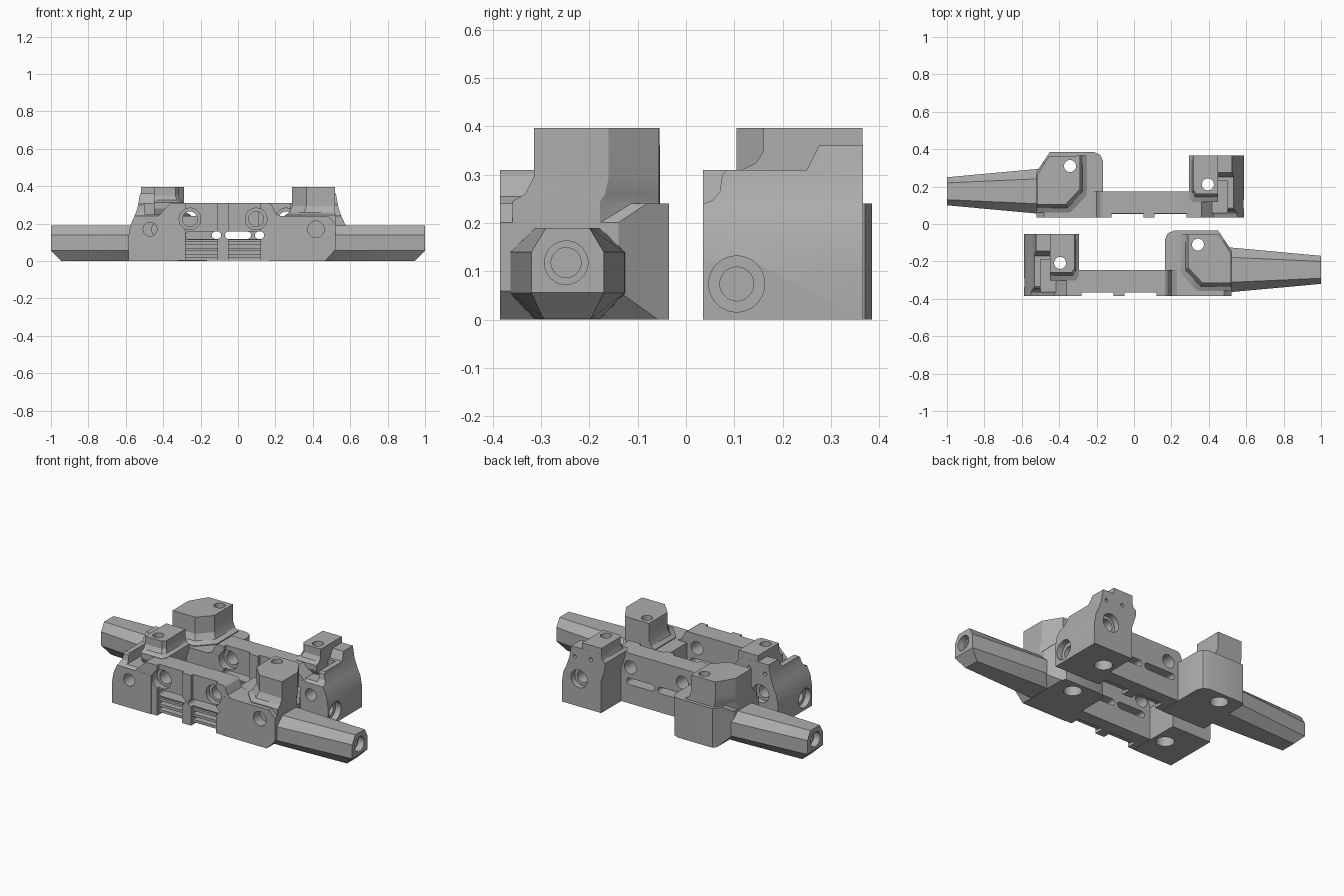
import bpy, bmesh, math
from mathutils import Vector, Matrix

if bpy.data.objects.get("Cube"):
    bpy.data.objects.remove(bpy.data.objects["Cube"])

grey = bpy.data.materials.new("machined_grey")
grey.use_nodes = True
grey.diffuse_color = (0.42, 0.42, 0.42, 1)
grey.node_tree.nodes["Principled BSDF"].inputs["Base Color"].default_value = (0.42, 0.42, 0.42, 1)


def loft(name, rings):
    """Closed solid through rings with equal point counts."""
    bm = bmesh.new()
    loops = [[bm.verts.new(p) for p in ring] for ring in rings]
    n = len(loops[0])
    for low, high in zip(loops, loops[1:]):
        for i in range(n):
            j = (i + 1) % n
            bm.faces.new((low[i], low[j], high[j], high[i]))
    bm.faces.new(loops[0][::-1])
    bm.faces.new(loops[-1])
    bmesh.ops.recalc_face_normals(bm, faces=bm.faces[:])
    mesh = bpy.data.meshes.new(name)
    bm.to_mesh(mesh)
    bm.free()
    mesh.materials.append(grey)
    ob = bpy.data.objects.new(name, mesh)
    bpy.context.collection.objects.link(ob)
    return ob


def at(axis, u, v, d):
    return {"x": (d, u, v), "y": (u, d, v), "z": (u, v, d)}[axis]


def prism(name, axis, pts, a, b):
    return loft(name, [[at(axis, u, v, d) for u, v in pts] for d in (a, b)])


def box(name, x0, x1, y0, y1, z0, z1):
    return prism(name, "z", [(x0, y0), (x1, y0), (x1, y1), (x0, y1)], z0, z1)


def stadium(u, v, r, half=0, n=32):
    angles = [2 * math.pi * (i + 0.5) / n for i in range(n)]
    return [(u + math.copysign(half, math.cos(t)) + r * math.cos(t), v + r * math.sin(t)) for t in angles]


def combine(ob, tool, operation):
    mod = ob.modifiers.new("join", "BOOLEAN")
    mod.operation, mod.object, mod.solver = operation, tool, "EXACT"
    bpy.context.view_layer.objects.active = ob
    bpy.ops.object.modifier_apply(modifier=mod.name)
    bpy.data.objects.remove(tool)


def drill(ob, axis, u, v, r, a, b, half=0):
    combine(ob, prism("drill", axis, stadium(u, v, r, half), a, b), "DIFFERENCE")


def flared(name, pts, anchor, z_scales):
    """Column whose foot spreads away from an anchor corner."""
    ax, ay = anchor
    return loft(name, [[(ax + (x - ax) * s, ay + (y - ay) * s, z) for x, y in pts] for z, s in z_scales])


FRONT, BACK = -0.385, -0.035

# Shaft-side block: plan outline trimmed by its front profile
body = prism("block", "z", [(0.165, FRONT), (0.52, FRONT), (0.52, -0.14), (0.45, BACK),
                            (0.215, BACK), (0.18, -0.05), (0.165, -0.085)], 0, 0.24)
combine(body, prism("trim", "y", [(0.1, -0.01), (0.455, -0.01), (0.465, 0), (0.521, 0.06), (0.521, 0.2),
                                 (0.48, 0.241), (0.1, 0.241)], -0.5, 0.1), "INTERSECT")

# Tower on the block
tower = [(0.29, -0.055), (0.455, -0.056), (0.519, -0.16), (0.519, -0.315), (0.365, -0.315), (0.29, -0.235)]
combine(body, flared("tower", tower, (0.51, -0.055),
                     [(0.2, 1.17), (0.245, 1.17), (0.26, 1.07), (0.295, 1), (0.397, 1)]), "UNION")

# Beam between the two ends
combine(body, prism("beam", "y", [(-0.43, 0.002), (0.21, 0.002), (0.24, 0.235), (0.2, 0.255), (0.18, 0.3),
                                 (0.165, 0.31), (-0.36, 0.31), (-0.43, 0.238)], FRONT + 0.0005, -0.245), "UNION")

# Narrow end: curved outer side trimmed by the stepped wall outline
end = prism("end", "y", [(-0.32, 0), (-0.585, 0), (-0.588, 0.12), (-0.576, 0.19), (-0.555, 0.235),
                         (-0.537, 0.285), (-0.522, 0.37), (-0.32, 0.37)], -0.5, 0.1)
combine(end, prism("trim", "x", [(FRONT, -0.1), (FRONT, 0.24), (-0.365, 0.247), (-0.35, 0.265), (-0.345, 0.3),
                                (-0.335, 0.31), (-0.17, 0.31), (-0.145, 0.36), (-0.054, 0.36),
                                (-0.054, -0.1)], -1, 0), "INTERSECT")
combine(end, box("pocket", -0.5, -0.31, -0.4, -0.19, 0.25, 0.5), "DIFFERENCE")
combine(body, end, "UNION")

# Post on the narrow end
post = [(-0.45, -0.0545), (-0.319, -0.0545), (-0.319, -0.24), (-0.335, -0.26), (-0.45, -0.26)]
combine(body, flared("post", post, (-0.45, -0.0545),
                     [(0.2, 1), (0.28, 1.2), (0.312, 1.2), (0.325, 1.07), (0.35, 1), (0.397, 1)]), "UNION")

# Tapered shaft with eight sides and a bevelled underside at the tip
def section(x, wide, narrow):
    half = [(wide, 0.055), (wide, 0.14), (narrow, 0.19)]
    side = [(narrow, 0.001)] + half
    return [(x, -0.245 + y, z) for y, z in side] + [(x, -0.245 - y, z) for y, z in side[::-1]]

shaft = loft("shaft", [section(0.42, 0.122, 0.068), section(0.53, 0.118, 0.066), section(1, 0.075, 0.045)])
combine(shaft, prism("tip_cut", "y", [(0.945, -0.01), (0.945, 0), (1.01, 0.066), (1.05, -0.01)], -1, 1), "DIFFERENCE")
combine(body, shaft, "UNION")

# Recessed front panels with ribs and slots
for x0, x1 in ((-0.28, -0.11), (-0.05, 0.12)):
    combine(body, box("panel", x0, x1, -0.5, -0.365, -0.1, 0.35), "DIFFERENCE")
    combine(body, box("rib_bay", x0, x1, -0.5, -0.325, -0.1, 0.112), "DIFFERENCE")
    for z in (0.018, 0.053, 0.088):
        combine(body, box("rib", x0 - 0.005, x1 + 0.005, -0.366, -0.315, z, z + 0.016), "UNION")
for x, half in ((-0.185, 0.075), (0.035, 0.085)):
    drill(body, "y", x, 0.138, 0.02, -0.5, 0, half)

# Beam bolt holes with counterbores
for x in (-0.257, 0.097):
    drill(body, "y", x, 0.225, 0.058, -0.5, -0.335)
    drill(body, "y", x, 0.225, 0.04, -0.5, -0.2)

# Front and back holes of the end blocks
drill(body, "y", -0.47, 0.17, 0.037, -0.5, 0)
drill(body, "y", -0.47, 0.17, 0.055, -0.09, 0)
drill(body, "y", 0.417, 0.17, 0.044, -0.5, -0.32)
for x, z in ((-0.5, 0.3), (-0.39, 0.31)):
    drill(body, "y", x, z, 0.011, -0.09, 0)

# Vertical holes, wider below
for x, y in ((-0.395, -0.208), (0.342, -0.11)):
    drill(body, "z", x, y, 0.032, -0.1, 0.5)
    drill(body, "z", x, y, 0.05, -0.1, 0.06)

# Side hole of the narrow end and bore of the shaft tip
drill(body, "x", -0.315, 0.074, 0.058, -0.7, -0.55)
drill(body, "x", -0.315, 0.074, 0.035, -0.7, -0.42)
drill(body, "x", -0.248, 0.118, 0.045, 0.96, 1.1)
drill(body, "x", -0.248, 0.118, 0.031, 0.8, 1.1)

# Second half, mirrored and set behind the first
body.name = "front_half"
rear_mesh = body.data.copy()
rear_mesh.transform(Matrix.Translation(Vector((0, 0.42, 0))) @ Matrix.Diagonal((-1, 1, 1, 1)))
rear_mesh.flip_normals()
rear = bpy.data.objects.new("rear_half", rear_mesh)
bpy.context.collection.objects.link(rear)

for ob in (body, rear):
    bpy.ops.object.select_all(action="DESELECT")
    ob.select_set(True)
    bpy.context.view_layer.objects.active = ob
    bpy.ops.object.shade_smooth_by_angle(angle=math.radians(25))
